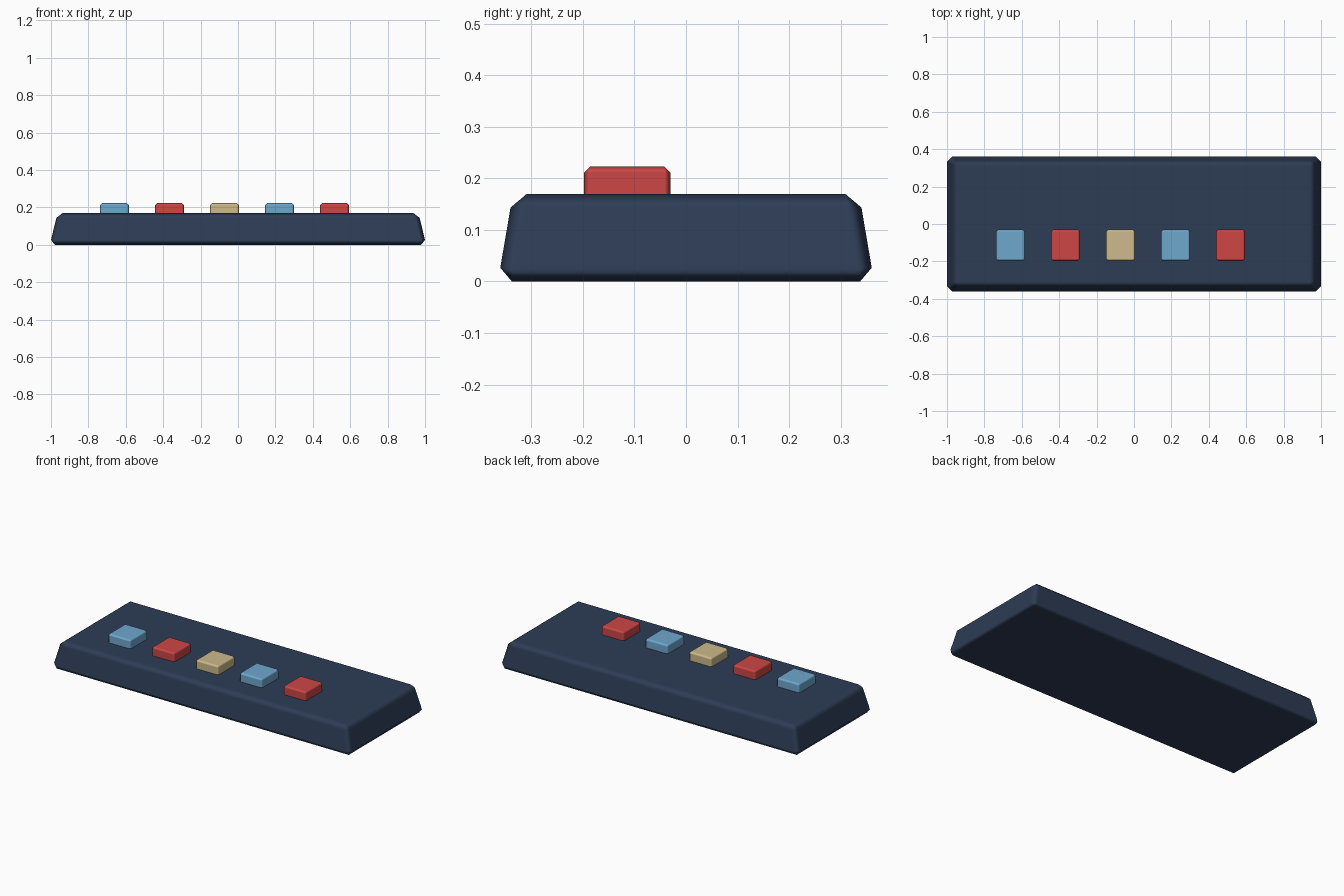
import bpy, bmesh

if "Cube" in bpy.data.objects:
    bpy.data.objects.remove(bpy.data.objects["Cube"])


def material(name, rgb):
    m = bpy.data.materials.new(name)
    m.diffuse_color = (*rgb, 1)
    m.use_nodes = True
    m.node_tree.nodes["Principled BSDF"].inputs["Base Color"].default_value = m.diffuse_color
    return m


def bevelled_block(name, mat, center, bottom, top, z0, z1, bevel):
    """Box with separate bottom and top half-sizes and chamfered edges."""
    mesh = bpy.data.meshes.new(name)
    bm = bmesh.new()
    bmesh.ops.create_cube(bm, size=2)
    for v in bm.verts:
        hx, hy = top if v.co.z > 0 else bottom
        v.co = (v.co.x * hx, v.co.y * hy, z1 if v.co.z > 0 else z0)
    for f in bm.faces:
        f.smooth = True
    bm.to_mesh(mesh)
    bm.free()
    mesh.materials.append(mat)
    ob = bpy.data.objects.new(name, mesh)
    ob.location = (*center, 0)
    bpy.context.collection.objects.link(ob)
    mod = ob.modifiers.new("chamfer", 'BEVEL')
    mod.width = bevel
    mod.segments = 1
    mod.limit_method = 'NONE'
    mod.harden_normals = True
    return ob


navy = material("navy", (0.026, 0.045, 0.091))
blue = material("light_blue", (0.156, 0.392, 0.617))
red = material("red", (0.61, 0.061, 0.061))
tan = material("tan", (0.61, 0.491, 0.262))

# Tapered console body
bevelled_block("console_body", navy, (0, 0), (1.006, 0.365), (0.965, 0.336),
               0, 0.17, 0.027)

# Row of push buttons
for i, mat in enumerate((blue, red, tan, blue, red)):
    bevelled_block(f"button_{i + 1}", mat, (-0.66 + 0.294 * i, -0.114),
                   (0.078, 0.084), (0.078, 0.084), 0.15, 0.223, 0.012)
